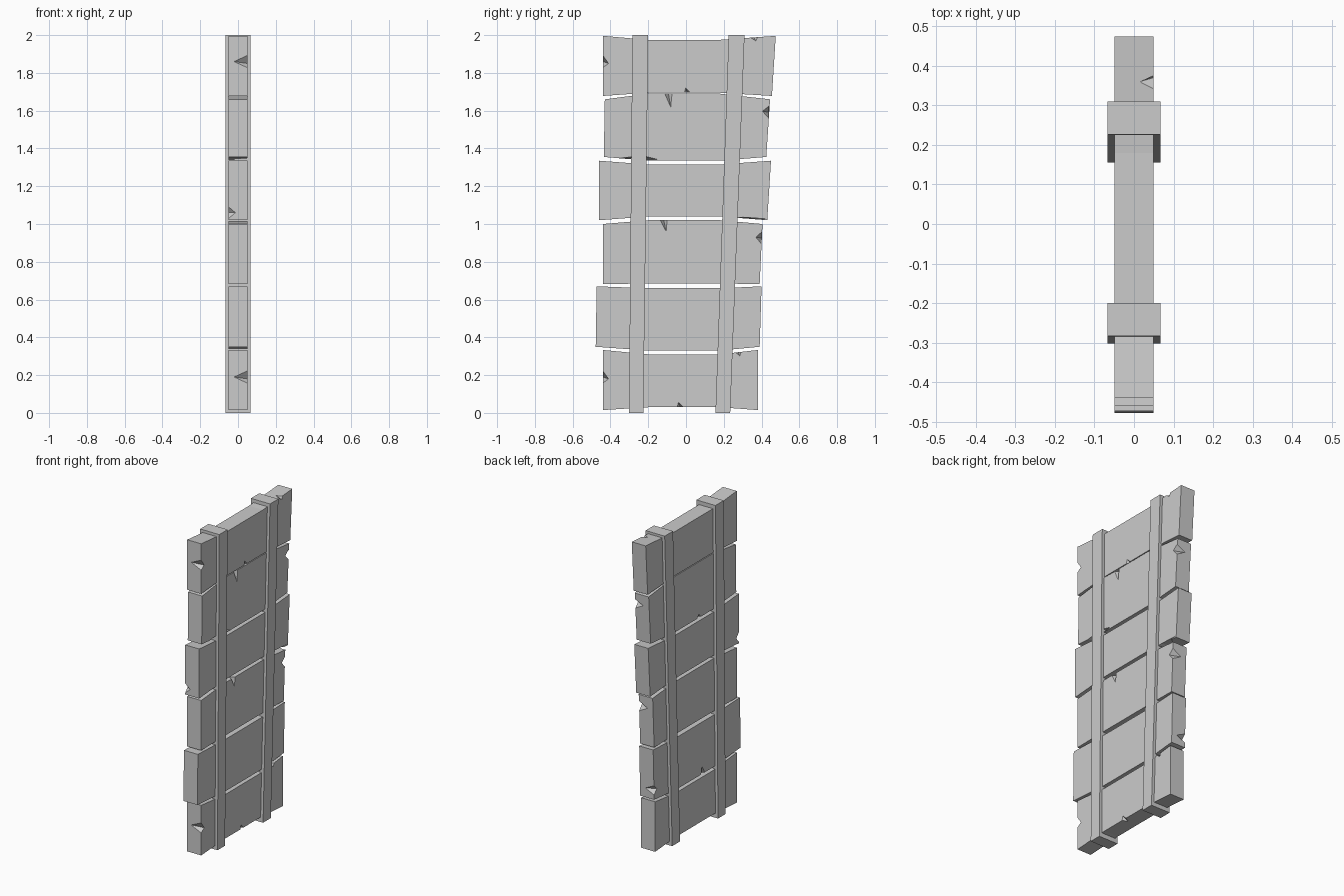
import bpy, bmesh
from mathutils import Vector

cube = bpy.data.objects.get("Cube")
if cube:
    bpy.data.objects.remove(cube, do_unlink=True)

grey = bpy.data.materials.new("plain grey")
grey.use_nodes = True
grey.diffuse_color = (0.6, 0.6, 0.6, 1)
grey.node_tree.nodes["Principled BSDF"].inputs["Base Color"].default_value = (0.6, 0.6, 0.6, 1)

HALF = 0.049


def make_object(name, bm):
    bmesh.ops.recalc_face_normals(bm, faces=bm.faces)
    mesh = bpy.data.meshes.new(name)
    bm.to_mesh(mesh)
    bm.free()
    mesh.materials.append(grey)
    obj = bpy.data.objects.new(name, mesh)
    bpy.context.collection.objects.link(obj)
    return obj


def slab(name, outline, half):
    """Extrude a (y, z) outline across the thickness."""
    bm = bmesh.new()
    face = bm.faces.new([bm.verts.new((-half, y, z)) for y, z in outline])
    grown = bmesh.ops.extrude_face_region(bm, geom=[face])
    moved = [v for v in grown["geom"] if isinstance(v, bmesh.types.BMVert)]
    bmesh.ops.translate(bm, verts=moved, vec=(2 * half, 0, 0))
    return make_object(name, bm)


def add_chip(bm, side, kind, y, z, width, depth, skew, across):
    """Octahedron centred on a plank edge; its inner quarter is the chip."""
    along, inward = (Vector((0, 0, 1)), Vector((0, 1, 0))) if kind == "end" else (Vector((0, 1, 0)), Vector((0, 0, 1)))
    centre = Vector((side * HALF, y, z))
    tip = inward * depth + along * skew
    ring = [along * width, tip, -along * width, -tip]
    ring = [bm.verts.new(centre + p) for p in ring]
    poles = [bm.verts.new(centre + Vector((s * across, 0, 0))) for s in (-1, 1)]
    for pole in poles:
        for i in range(4):
            bm.faces.new((ring[i], ring[(i + 1) % 4], pole))


# Planks: bottom corners, bottom middle, top corners, top middle
planks = [
    ((-0.44, 0.38), 0.015, 0.03, (-0.44, 0.38), 0.333, 0.31),
    ((-0.478, 0.39), 0.35, 0.33, (-0.473, 0.40), 0.67, 0.66),
    ((-0.44, 0.39), 0.682, 0.685, (-0.44, 0.405), 1.0, 1.02),
    ((-0.46, 0.43), 1.02, 1.04, (-0.46, 0.45), 1.335, 1.315),
    ((-0.435, 0.425), 1.355, 1.335, (-0.43, 0.445), 1.66, 1.69),
    ((-0.44, 0.455), 1.678, 1.695, (-0.44, 0.475), 1.996, 1.975),
]

# Chips per plank: face side, edge kind, y, z, width, depth, skew, across
chips = [
    [(1, "end", -0.44, 0.19, 0.032, 0.03, -0.01, 0.07),
     (1, "long", 0.275, 0.322, 0.016, -0.02, 0.01, 0.03),
     (1, "long", -0.03, 0.03, 0.017, 0.027, -0.01, 0.03)],
    [(-1, "end", 0.392, 0.41, 0.03, -0.03, 0, 0.06),
     (-1, "long", -0.1, 0.33, 0.018, 0.05, 0.01, 0.03)],
    [(1, "long", -0.118, 1.02, 0.018, -0.06, 0.013, 0.03),
     (1, "end", 0.402, 0.925, 0.034, -0.032, 0.005, 0.06)],
    [(1, "long", 0.33, 1.028, 0.09, 0.008, -0.03, 0.08),
     (-1, "end", -0.46, 1.06, 0.03, 0.025, 0, 0.035)],
    [(1, "long", -0.093, 1.69, 0.019, -0.072, 0.012, 0.03),
     (1, "end", 0.438, 1.592, 0.032, -0.033, 0.005, 0.06),
     (1, "long", -0.28, 1.342, 0.13, 0.02, 0.05, 0.08),
     (-1, "long", -0.06, 1.335, 0.018, 0.025, 0, 0.03)],
    [(1, "end", -0.44, 1.86, 0.032, 0.03, -0.01, 0.07),
     (1, "long", 0.36, 1.987, 0.018, -0.018, 0.01, 0.035),
     (1, "long", 0.008, 1.693, 0.017, 0.027, -0.01, 0.03)],
]

for i, (low_y, low_z, low_mid, top_y, top_z, top_mid) in enumerate(planks):
    outline = [(low_y[0], low_z), (-0.2, low_mid), (0.18, low_mid), (low_y[1], low_z),
               (top_y[1], top_z), (0.18, top_mid), (-0.2, top_mid), (top_y[0], top_z)]
    plank = slab(f"plank_{i + 1}", outline, HALF)
    bm = bmesh.new()
    for chip in chips[i]:
        add_chip(bm, *chip)
    cutter = make_object("chip_cutter", bm)
    cutter.hide_render = True
    cut = plank.modifiers.new("chips", "BOOLEAN")
    cut.operation = "DIFFERENCE"
    cut.solver = "EXACT"
    cut.object = cutter
    bpy.context.view_layer.objects.active = plank
    bpy.ops.object.modifier_apply(modifier=cut.name)
    bpy.data.objects.remove(cutter, do_unlink=True)

# Leaning upright battens running through all planks
slab("front_batten", [(-0.302, 0), (-0.226, 0), (-0.2, 2), (-0.284, 2)], 0.067)
slab("back_batten", [(0.156, 0), (0.234, 0), (0.31, 2), (0.226, 2)], 0.067)
